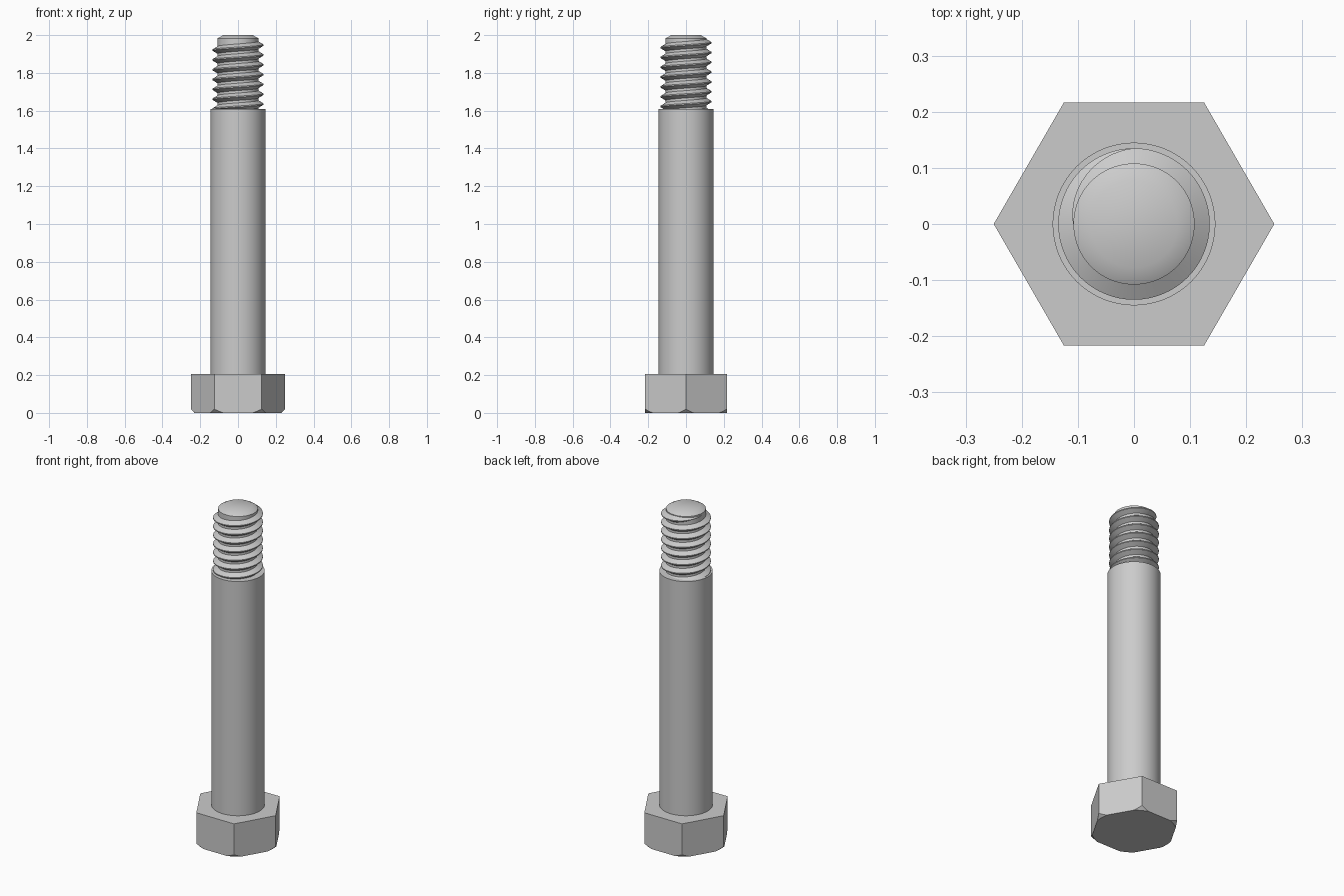
import bpy, bmesh, math

if "Cube" in bpy.data.objects:
    bpy.data.objects.remove(bpy.data.objects["Cube"], do_unlink=True)

GREY = (0.6, 0.6, 0.6, 1)
steel = bpy.data.materials.new("steel_grey")
steel.use_nodes = True
steel.diffuse_color = GREY
steel.node_tree.nodes["Principled BSDF"].inputs["Base Color"].default_value = GREY

HEAD_TOP, SHANK_TOP, TIP = 0.205, 1.61, 2.0
CORE_R, CREST_R, PITCH = 0.108, 0.135, 0.052


def loft(name, rings, closed):
    """Skin a list of point rings and cap both ends; rings wrap if closed."""
    bm = bmesh.new()
    loops = [[bm.verts.new(p) for p in ring] for ring in rings]
    for a, b in zip(loops, loops[1:]):
        n = len(a)
        for i in range(n):
            j = (i + 1) % n
            bm.faces.new((a[i], a[j], b[j], b[i]))
    if closed:
        bm.faces.new(loops[0])
        bm.faces.new(loops[-1])
    bmesh.ops.recalc_face_normals(bm, faces=bm.faces)
    mesh = bpy.data.meshes.new(name)
    bm.to_mesh(mesh)
    bm.free()
    mesh.materials.append(steel)
    obj = bpy.data.objects.new(name, mesh)
    bpy.context.collection.objects.link(obj)
    return obj


def turned(name, profile, sides=96):
    """Solid of revolution from (radius, height) points."""
    return loft(name, [[(r * math.cos(math.tau * i / sides),
                         r * math.sin(math.tau * i / sides), z)
                        for i in range(sides)] for r, z in profile], True)


def activate(obj):
    bpy.ops.object.select_all(action="DESELECT")
    obj.select_set(True)
    bpy.context.view_layer.objects.active = obj


def smooth(obj, degrees):
    activate(obj)
    bpy.ops.object.shade_smooth_by_angle(angle=math.radians(degrees))


# Hexagonal head, its lower corners trimmed by a cone
head = turned("hex_head", [(0.25, 0), (0.25, HEAD_TOP)], 6)
cone = turned("head_chamfer_cutter", [(0.23, 0), (0.53, 0.3)], 96)
cone.hide_render = True
trim = head.modifiers.new("corner_trim", "BOOLEAN")
trim.operation = "INTERSECT"
trim.solver = "EXACT"
trim.object = cone
activate(head)
bpy.ops.object.modifier_apply(modifier=trim.name)
bpy.data.objects.remove(cone, do_unlink=True)
smooth(head, 20)

# Plain shank
smooth(turned("shank", [(0.145, HEAD_TOP - 0.01), (0.145, SHANK_TOP)]), 35)

# Threaded end core with bevelled tip
smooth(turned("thread_core", [(CORE_R, SHANK_TOP - 0.02), (CORE_R, TIP - 0.017),
                              (0.078, TIP)]), 35)

# Right-handed helical ridge, fading out at its upper end
STEPS = 64
START = 1.973
turns = (START - SHANK_TOP + 0.02) / PITCH
rings = []
for k in range(int(turns * STEPS) + 1):
    t = k / STEPS
    angle = math.pi - math.tau * t
    grow = min(1, 0.02 + t / 0.25)
    crest = CORE_R + (CREST_R - CORE_R) * grow
    section = [(CORE_R - 0.004, -0.022 * grow), (crest, -0.003 * grow),
               (crest, 0.003 * grow), (CORE_R - 0.004, 0.022 * grow)]
    rings.append([(r * math.cos(angle), r * math.sin(angle), START - PITCH * t + dz)
                  for r, dz in section])
smooth(loft("thread_ridge", rings, True), 35)
